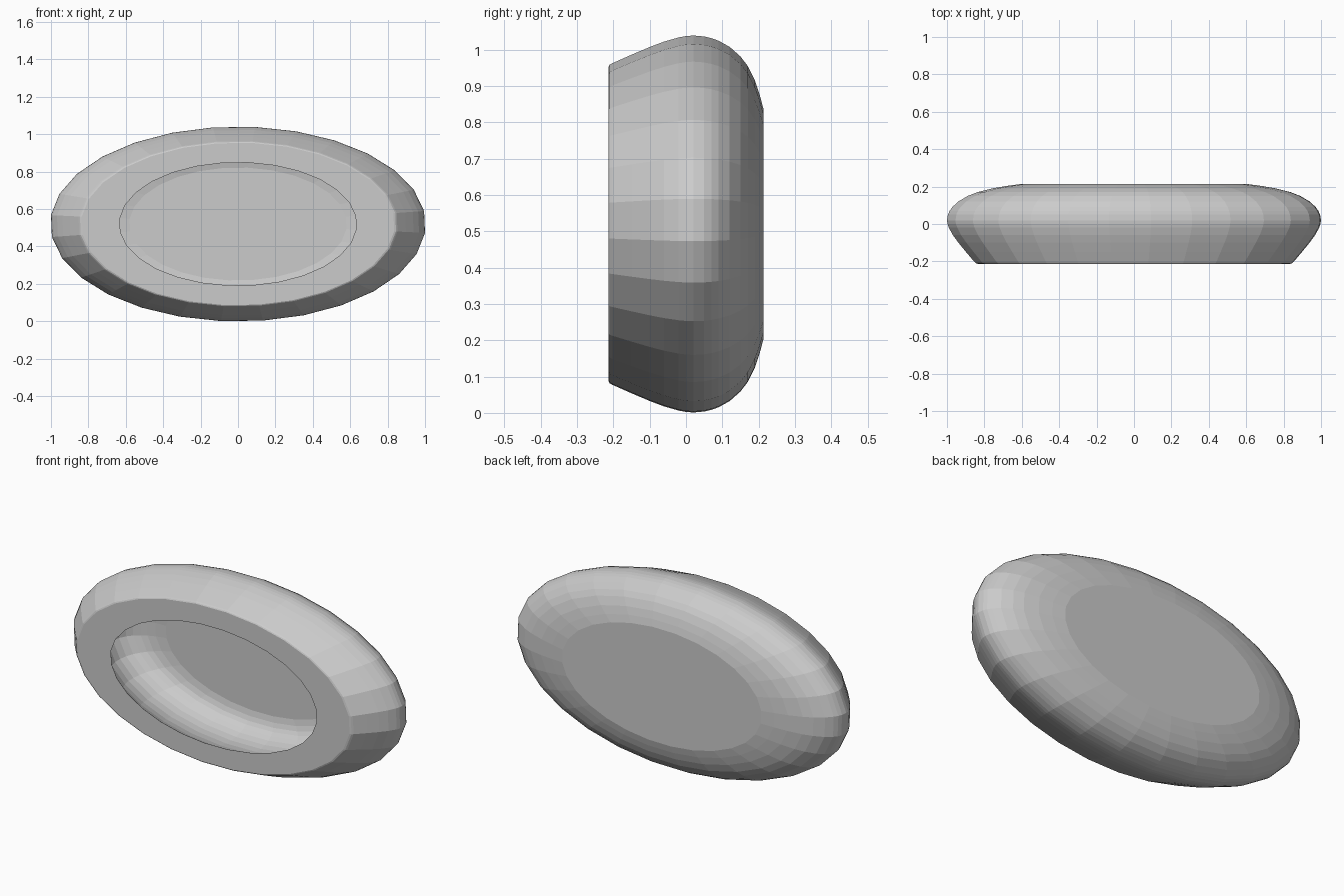
import bpy, bmesh, math

SEGMENTS = 28
PHASE = math.radians(-5.2)
HALF_W, HALF_H, CENTRE_Z = 1.004, 0.521, 0.520

# Closed section: (y, scale of the ellipse), from pocket floor round to back panel
PROFILE = [
    (0.195, 0.580), (0.188, 0.640), (0.178, 0.685), (0.165, 0.718),
    (0.145, 0.750), (0.120, 0.775), (0.085, 0.795), (0.045, 0.805),
    (0.000, 0.803), (-0.050, 0.787), (-0.100, 0.757), (-0.150, 0.713),
    (-0.190, 0.665), (-0.210, 0.634),
    (-0.213, 0.632), (-0.213, 0.835), (-0.210, 0.845), (-0.203, 0.853),
    (-0.150, 0.898), (-0.100, 0.939), (-0.060, 0.968), (-0.020, 0.990),
    (0.000, 0.997), (0.020, 1.0), (0.050, 0.995), (0.070, 0.986),
    (0.090, 0.972), (0.120, 0.940), (0.150, 0.889), (0.170, 0.838),
    (0.190, 0.760), (0.203, 0.685), (0.213, 0.612),
]


def ring(bm, y, scale):
    verts = []
    for i in range(SEGMENTS):
        t = PHASE + 2 * math.pi * i / SEGMENTS
        verts.append(bm.verts.new((HALF_W * scale * math.cos(t), y,
                                   CENTRE_Z + HALF_H * scale * math.sin(t))))
    return verts


# Oval body with a recessed pocket in the front
bm = bmesh.new()
rings = [ring(bm, y, s) for y, s in PROFILE]
for a, b in zip(rings, rings[1:]):
    for i in range(SEGMENTS):
        j = (i + 1) % SEGMENTS
        bm.faces.new((a[i], a[j], b[j], b[i]))
bm.faces.new(rings[0])
bm.faces.new(rings[-1])
bmesh.ops.recalc_face_normals(bm, faces=bm.faces[:])

mesh = bpy.data.meshes.new("oval_housing")
bm.to_mesh(mesh)
bm.free()
housing = bpy.data.objects.new("oval_housing", mesh)
bpy.context.collection.objects.link(housing)
